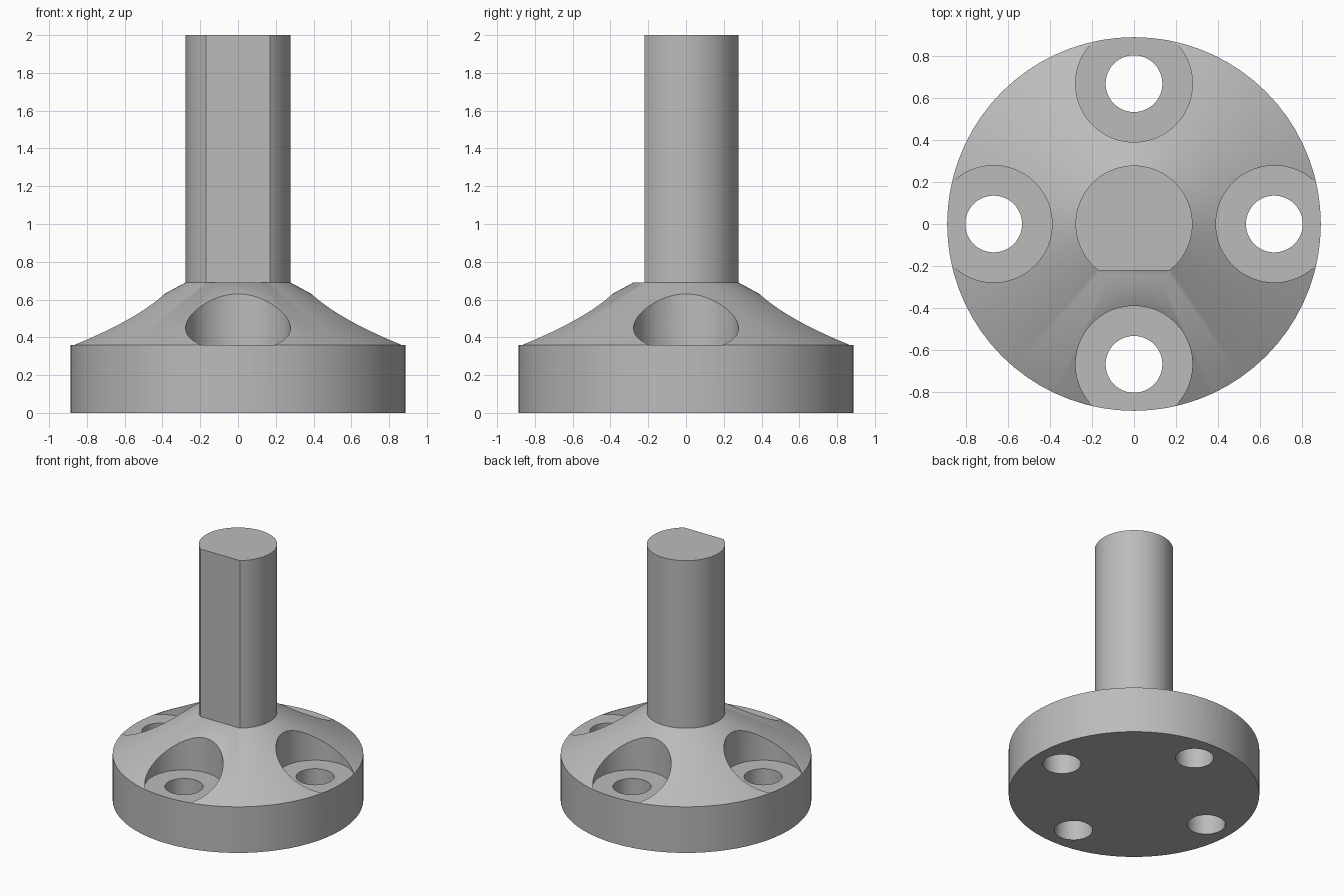
import bpy
import bmesh
from math import tau, radians, cos, sin
from mathutils import Matrix, Vector

cube = bpy.data.objects.get("Cube")
if cube:
    bpy.data.objects.remove(cube, do_unlink=True)

SHAFT_R, RIM_R, BOLT_CIRCLE = 0.278, 0.888, 0.667
RIM_Z, NECK_Z, TOP_Z = 0.36, 0.69, 2.0
FLAT_Y = -0.22

grey = bpy.data.materials.new("plain grey")
grey.use_nodes = True
colour = (0.5, 0.5, 0.5, 1)
grey.diffuse_color = colour
grey.node_tree.nodes["Principled BSDF"].inputs["Base Color"].default_value = colour


def add_object(name, bm):
    bmesh.ops.recalc_face_normals(bm, faces=bm.faces)
    mesh = bpy.data.meshes.new(name)
    bm.to_mesh(mesh)
    bm.free()
    mesh.materials.append(grey)
    obj = bpy.data.objects.new(name, mesh)
    bpy.context.collection.objects.link(obj)
    return obj


def lathe(name, profile, sides, centre=(0, 0, 0)):
    """Closed solid turned from (radius, height) points, capped at both ends."""
    bm = bmesh.new()
    rings = []
    for r, z in profile:
        rings.append([bm.verts.new(Vector(centre) + Vector((r * cos(tau * i / sides),
                                                            r * sin(tau * i / sides), z)))
                      for i in range(sides)])
    for low, high in zip(rings, rings[1:]):
        for i in range(sides):
            j = (i + 1) % sides
            bm.faces.new((low[i], low[j], high[j], high[i]))
    bm.faces.new(rings[0])
    bm.faces.new(rings[-1])
    return add_object(name, bm)


def cut(target, cutter):
    cutter.hide_render = True
    mod = target.modifiers.new("cut", 'BOOLEAN')
    mod.operation = 'DIFFERENCE'
    mod.solver = 'EXACT'
    mod.object = cutter
    bpy.context.view_layer.objects.active = target
    bpy.ops.object.modifier_apply(modifier=mod.name)
    bpy.data.objects.remove(cutter, do_unlink=True)


# Round flange, conical neck and shaft turned as one solid
body = lathe("flanged_shaft", [(RIM_R, 0), (RIM_R, RIM_Z), (SHAFT_R, NECK_Z),
                               (SHAFT_R, TOP_Z)], 72)

# Four counterbored bolt holes
for k in range(4):
    a = k * tau / 4
    centre = (BOLT_CIRCLE * cos(a), BOLT_CIRCLE * sin(a), 0)
    cut(body, lathe("bolt_hole_cutter", [(0.135, -0.1), (0.135, RIM_Z), (SHAFT_R, RIM_Z),
                                         (SHAFT_R, 1)], 48, centre))

# Flat along the front of the shaft
bm = bmesh.new()
bmesh.ops.create_cube(bm, size=1)
height = TOP_Z + 0.1 - NECK_Z
bmesh.ops.transform(bm, verts=bm.verts, matrix=Matrix.Translation(
    (0, FLAT_Y - 0.2, NECK_Z + height / 2)) @ Matrix.Diagonal((1, 0.4, height, 1)))
cut(body, add_object("shaft_flat_cutter", bm))

# Smooth round walls with crisp edges
bpy.ops.object.select_all(action='DESELECT')
body.select_set(True)
bpy.context.view_layer.objects.active = body
bpy.ops.object.shade_smooth_by_angle(angle=radians(30))
